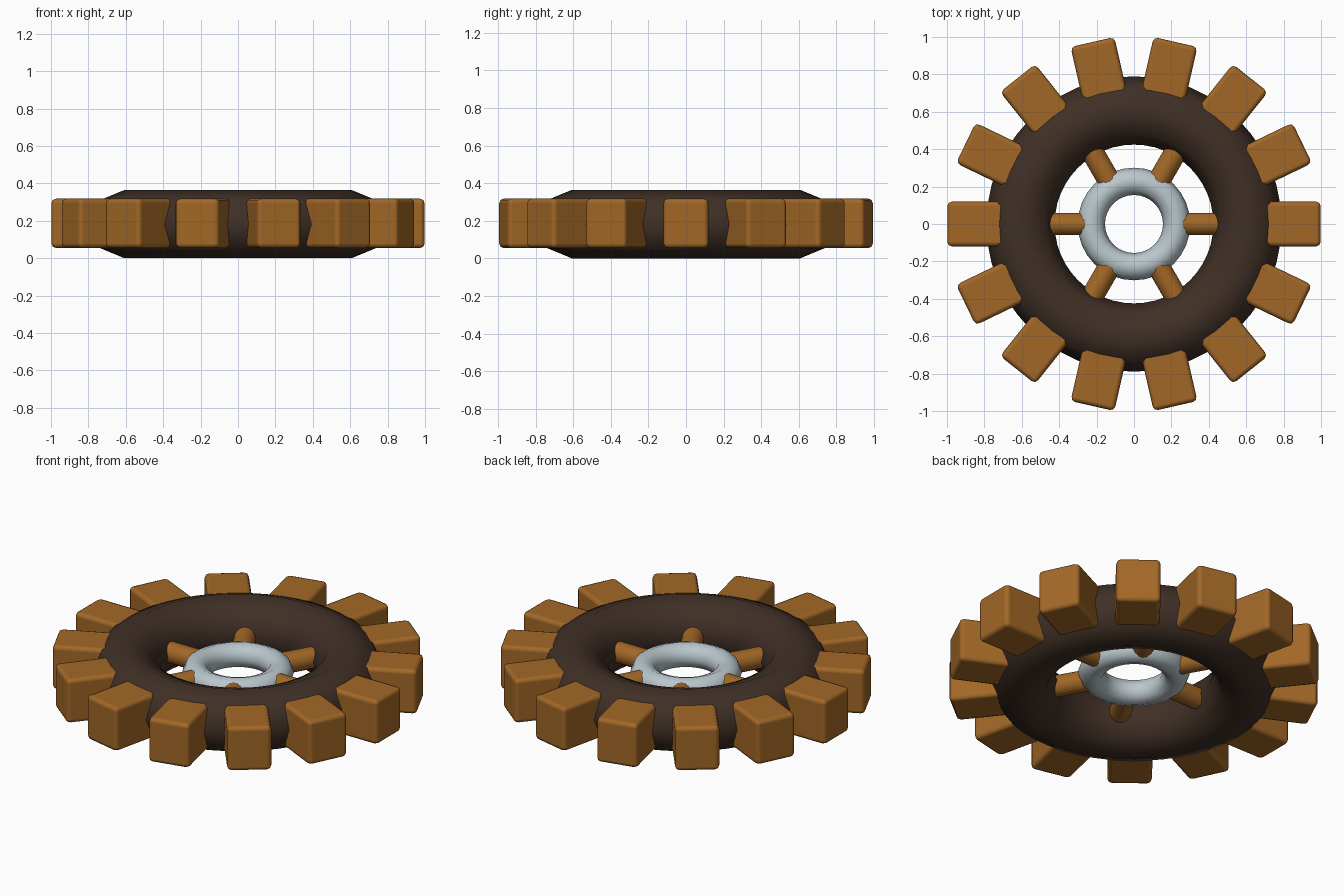
import bpy, math
from mathutils import Matrix, Vector

if "Cube" in bpy.data.objects:
    bpy.data.objects.remove(bpy.data.objects["Cube"])

MID = 0.1825  # height of the wheel's centre plane


def material(name, rgb):
    m = bpy.data.materials.new(name)
    m.diffuse_color = (*rgb, 1)
    m.use_nodes = True
    m.node_tree.nodes["Principled BSDF"].inputs["Base Color"].default_value = m.diffuse_color
    return m


dark = material("dark brown", (0.050, 0.029, 0.019))
wood = material("warm wood", (0.36, 0.137, 0.02))
steel = material("pale steel", (0.49, 0.57, 0.61))


def finish(name, mat, angle=None):
    ob = bpy.context.object
    ob.name = name
    ob.data.materials.append(mat)
    if angle is None:
        bpy.ops.object.shade_smooth()
    else:
        bpy.ops.object.shade_smooth_by_angle(angle=math.radians(angle))
    return ob


def ring(name, major, minor, mat, segs):
    bpy.ops.mesh.primitive_torus_add(major_radius=major, minor_radius=minor,
                                     major_segments=segs, minor_segments=8,
                                     location=(0, 0, MID))
    return finish(name, mat)


# Outer rim and hub
ring("rim", 0.607, 0.1825, dark, 48)
ring("hub", 0.228, 0.073, steel, 32)

# Spokes between hub and rim
for i in range(6):
    a = i * math.tau / 6
    r = 0.365
    bpy.ops.mesh.primitive_cylinder_add(
        vertices=16, radius=0.06, depth=0.27,
        location=(r * math.cos(a), r * math.sin(a), MID),
        rotation=(0, math.pi / 2, a))
    finish(f"spoke_{i + 1}", wood, 40)

# Rounded block teeth around the rim
inner, outer = 0.69, 0.998
for i in range(14):
    a = i * math.tau / 14
    r = (inner + outer) / 2
    bpy.ops.mesh.primitive_cube_add(size=1)
    ob = bpy.context.object
    ob.data.transform(Matrix.Diagonal(Vector((outer - inner, 0.24, 0.264, 1))))
    ob.location = (r * math.cos(a), r * math.sin(a), MID + 0.004)
    ob.rotation_euler.z = a
    finish(f"tooth_{i + 1}", wood, 40)
    bev = ob.modifiers.new("rounded edges", "BEVEL")
    bev.width = 0.025
    bev.segments = 2
    # keep the bevel ahead of any smooth-by-angle modifier
    ob.modifiers.move(len(ob.modifiers) - 1, 0)
    for p in ob.data.polygons:
        p.use_smooth = True
    att = ob.data.attributes.get("sharp_edge")
    if att:
        ob.data.attributes.remove(att)
    bev.harden_normals = True
